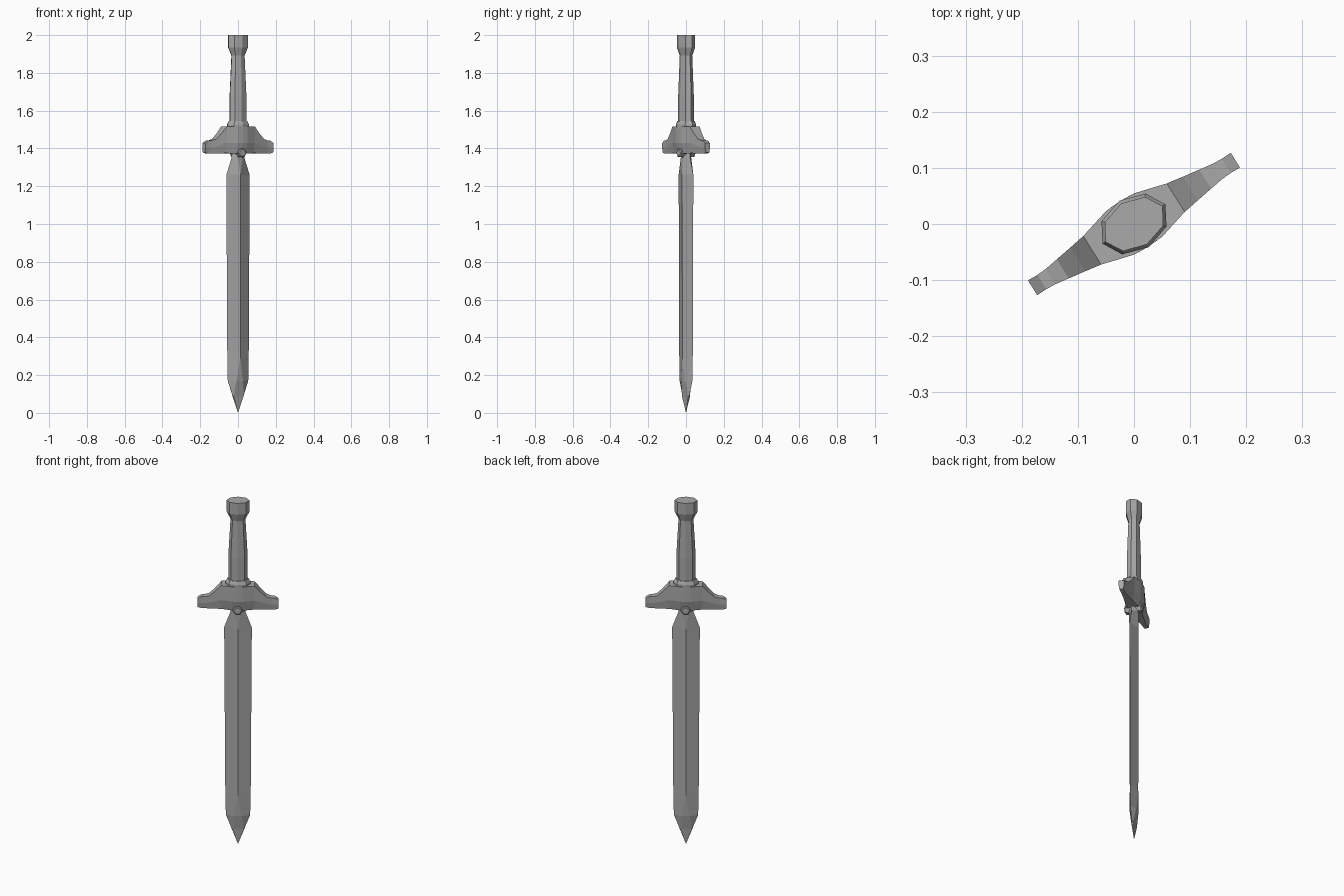
import bpy, bmesh, math
from mathutils import Matrix

cube = bpy.data.objects.get("Cube")
if cube:
    bpy.data.objects.remove(cube, do_unlink=True)

TURN = Matrix.Rotation(math.radians(32.2), 4, 'Z')

steel = bpy.data.materials.new("grey_steel")
steel.use_nodes = True
GREY = (0.4, 0.4, 0.4, 1)
steel.diffuse_color = GREY
steel.node_tree.nodes["Principled BSDF"].inputs["Base Color"].default_value = GREY


def loft(name, rings):
    """Skin a list of equal-length point rings and cap both ends."""
    bm = bmesh.new()
    rows = [[bm.verts.new(p) for p in ring] for ring in rings]
    n = len(rows[0])
    for low, high in zip(rows, rows[1:]):
        for i in range(n):
            j = (i + 1) % n
            bm.faces.new((low[i], low[j], high[j], high[i]))
    bm.faces.new(rows[0][::-1])
    bm.faces.new(rows[-1])
    bmesh.ops.remove_doubles(bm, verts=bm.verts[:], dist=0.0002)
    bmesh.ops.recalc_face_normals(bm, faces=bm.faces[:])
    bm.transform(TURN)
    mesh = bpy.data.meshes.new(name)
    bm.to_mesh(mesh)
    bm.free()
    mesh.materials.append(steel)
    obj = bpy.data.objects.new(name, mesh)
    bpy.context.collection.objects.link(obj)
    return obj


def oval(a, b, z, sides=8):
    steps = [math.tau * i / sides for i in range(sides)]
    return [(a * math.cos(t), b * math.sin(t), z) for t in steps]


def blade_ring(z, w, r, t):
    """Edge half-width w, flat half-width r, half-thickness t."""
    return [(w, 0, z), (r, t, z), (-r, t, z), (-w, 0, z), (-r, -t, z), (r, -t, z)]


def guard_ring(u, w, top, mid, bottom):
    half = [(w, top), (w, mid), (w * 0.7, bottom)]
    return [(u, v, z) for v, z in half] + [(u, -v, z) for v, z in reversed(half)]


# Blade with a central ridge that opens into a leaf-shaped flat at the point
loft("blade", [blade_ring(*s) for s in (
    (0.0, 0, 0, 0), (0.09, 0.034, 0.031, 0.006), (0.17, 0.064, 0.02, 0.018),
    (0.29, 0.067, 0, 0.023), (1.26, 0.073, 0, 0.024),
    (1.35, 0.04, 0.014, 0.024), (1.42, 0.036, 0.014, 0.024))])

# Crossguard, thick at the middle and stepping down to blunt ends
half_guard = [
    (0.03, 0.046, 1.516, 1.43, 1.373), (0.088, 0.03, 1.515, 1.43, 1.375),
    (0.118, 0.025, 1.48, 1.42, 1.374), (0.15, 0.02, 1.45, 1.41, 1.373),
    (0.176, 0.016, 1.442, 1.405, 1.373), (0.194, 0.015, 1.441, 1.405, 1.373),
    (0.2135, 0.0155, 1.428, 1.405, 1.378)]
mirrored = [(-s[0], *s[1:]) for s in reversed(half_guard)]
middle = [(0, 0.048, 1.516, 1.43, 1.373)]
loft("crossguard", [guard_ring(*s) for s in mirrored + middle + half_guard])

# Six-sided stud on each face under the guard
for name, side in (("front_stud", -1), ("back_stud", 1)):
    loft(name, [[(x, side * v, z + 1.376) for x, z, _ in oval(r, r, 0, 6)]
                for v, r in ((0.015, 0.026), (0.042, 0.026), (0.047, 0.02))])

# Collar, grip and pommel
loft("collar", [oval(*s) for s in (
    (0.066, 0.049, 1.51), (0.066, 0.049, 1.527), (0.057, 0.041, 1.545))])
loft("grip", [oval(*s) for s in (
    (0.051, 0.037, 1.53), (0.051, 0.037, 1.68), (0.039, 0.03, 1.9))])
loft("pommel", [oval(*s) for s in (
    (0.039, 0.03, 1.89), (0.06, 0.043, 1.934), (0.06, 0.043, 2.0))])
